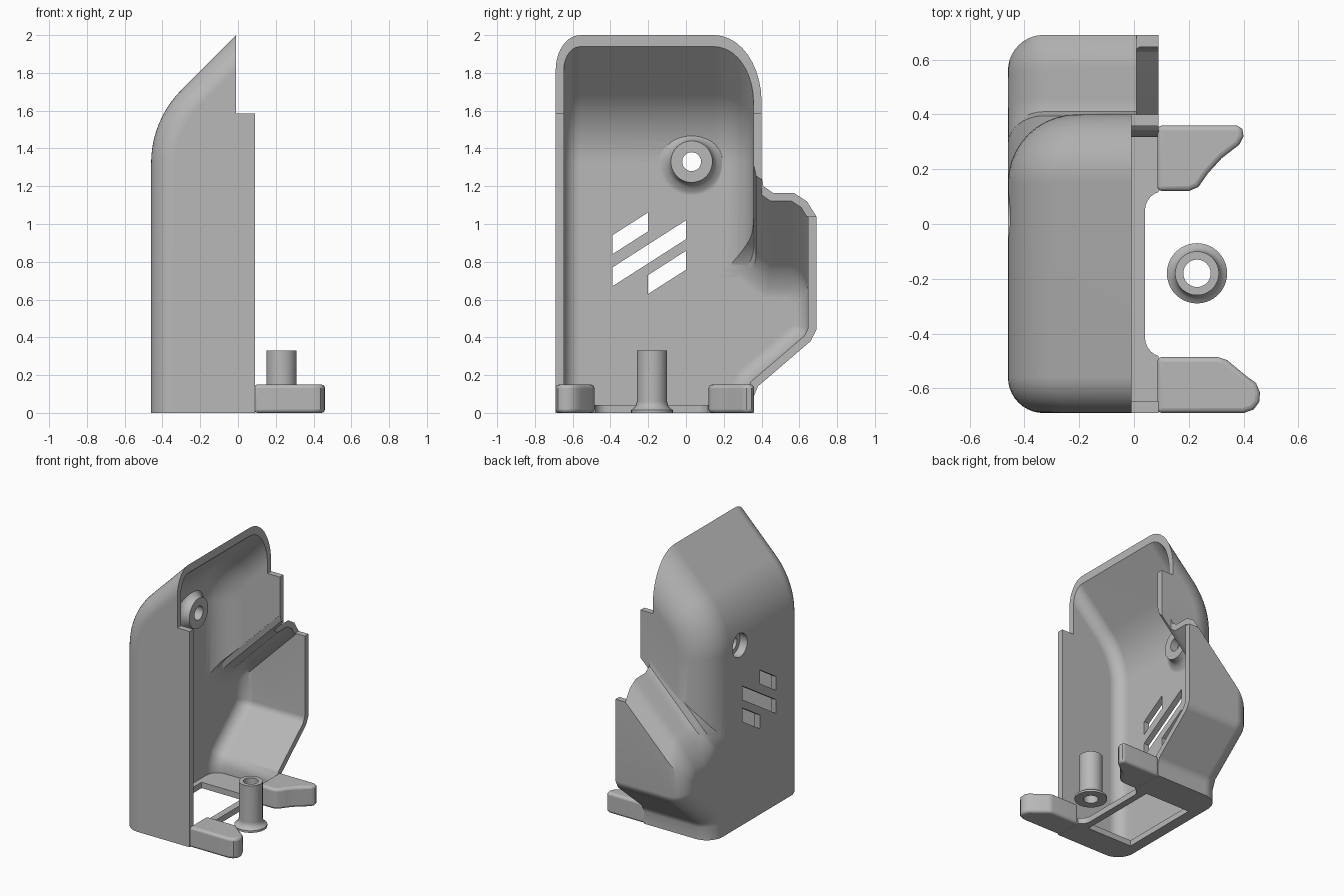
import bpy, bmesh, math
from mathutils import Vector

if "Cube" in bpy.data.objects:
    bpy.data.objects.remove(bpy.data.objects["Cube"])

GREY = bpy.data.materials.new("plain_grey")
GREY.use_nodes = True
GREY.diffuse_color = (0.48, 0.48, 0.48, 1)
GREY.node_tree.nodes["Principled BSDF"].inputs["Base Color"].default_value = (0.48, 0.48, 0.48, 1)

STEPS = 10
WALL = 0.043
BACK, FRONT_Y, SIDE_Y, RIM = -0.46, -0.69, 0.40, 0.09


def loft(name, loops, ring=False):
    """Skin equal-length loops; cap the ends or close into a ring."""
    bm = bmesh.new()
    rows = [[bm.verts.new(p) for p in loop] for loop in loops]
    pairs = list(zip(rows, rows[1:]))
    if ring:
        pairs.append((rows[-1], rows[0]))
    else:
        bm.faces.new(rows[0])
        bm.faces.new(rows[-1])
    n = len(rows[0])
    for a, b in pairs:
        for i in range(n):
            j = (i + 1) % n
            bm.faces.new((a[i], a[j], b[j], b[i]))
    bmesh.ops.recalc_face_normals(bm, faces=bm.faces)
    mesh = bpy.data.meshes.new(name)
    bm.to_mesh(mesh)
    bm.free()
    mesh.materials.append(GREY)
    obj = bpy.data.objects.new(name, mesh)
    bpy.context.collection.objects.link(obj)
    return obj


def activate(obj):
    bpy.ops.object.select_all(action='DESELECT')
    obj.select_set(True)
    bpy.context.view_layer.objects.active = obj


def combine(target, tool, operation):
    mod = target.modifiers.new("combine", 'BOOLEAN')
    mod.operation, mod.solver, mod.object = operation, 'EXACT', tool
    activate(target)
    bpy.ops.object.modifier_apply(modifier=mod.name)
    bpy.data.objects.remove(tool)


def smooth(obj):
    activate(obj)
    bpy.ops.object.shade_smooth_by_angle(angle=math.radians(32))
    obj.modifiers.new("weighted", 'WEIGHTED_NORMAL').keep_sharp = True


def circle(radius, h, cx, cy, axis, n=40):
    pts = []
    for i in range(n):
        a = math.tau * i / n
        u, v = cx + radius * math.cos(a), cy + radius * math.sin(a)
        pts.append((u, v, h) if axis == 'z' else (h, u, v))
    return pts


def slab(name, outline, z0, z1):
    return loft(name, [[(x, y, z) for x, y in outline] for z in (z0, z1)])


def rect(x0, x1, y0, y1):
    return [(x0, y0), (x1, y0), (x1, y1), (x0, y1)]


def quarter(radius):
    """Depth along and inset across a rounded edge."""
    for i in range(STEPS + 1):
        a = math.pi / 2 * i / STEPS
        yield radius * (1 - math.cos(a)), radius * (1 - math.sin(a))


# Tall body: upright back curving into a 45 degree roof, edges rounded
def body(name, t, cavity):
    def layer(y, d):
        base = 0.3 if y > 0.35 - t else t
        cx, cz, r = 0.09, 1.322, 0.55 - d
        pts = [(BACK + d, base)]
        for i in range(STEPS + 1):
            a = math.pi / 4 * i / STEPS
            pts.append((cx - r * math.cos(a), cz + r * math.sin(a)))
        x, z = pts[-1]
        end = 0.3 if cavity else -0.01
        pts.append((end, z + end - x))
        pts += [(0.3, 1.585), (0.3, base)] if cavity else [
            (end, 1.585), (RIM, 1.585), (RIM, base)]
        return [(px, y, pz) for px, pz in pts]
    near = [layer(FRONT_Y + t + s, t + d) for s, d in quarter(0.13 - t)]
    far = [layer(SIDE_Y - t - s, t + d) for s, d in quarter(0.25 - t)]
    return loft(name, near + far[::-1])


# Side bulge: outline whose top falls away toward the back
BULGE = [(-0.3, -0.2), (0.36, -0.2), (0.36, 0.09), (0.38, 0.14), (0.66, 0.38),
         (0.69, 0.44), (0.69, 1.04), (0.64, 1.12), (0.57, 1.165), (0.46, 1.165),
         (0.41, 1.2), (0.395, 1.27), (-0.3, 1.27)]


def inset(points, d):
    out = []
    n = len(points)
    for i, p in enumerate(points):
        e1 = (p - points[i - 1]).normalized()
        e2 = (points[(i + 1) % n] - p).normalized()
        n1, n2 = Vector((-e1.y, e1.x)), Vector((-e2.y, e2.x))
        out.append(p + (n1 + n2) * d / (1 + n1.dot(n2)))
    return out


def bulge(name, t, end):
    def layer(x, d):
        pts = [Vector((y, z + (x - 0.01 if i > 5 else 0))) for i, (y, z) in enumerate(BULGE)]
        pts = inset(pts, d)
        pts[0].y = pts[1].y = t
        return [(x, p.x, p.y) for p in pts]
    loops = [layer(BACK + t + s, t + d) for s, d in quarter(0.13 - t)]
    return loft(name, loops + [layer(end, t)])


shell = body("shell", 0, False)
combine(shell, bulge("bulge", 0, RIM), 'UNION')
combine(shell, slab("rim_step", rect(0.01, 0.3, 0.4, 0.9), 1.04, 1.5), 'DIFFERENCE')
combine(shell, body("body_cavity", WALL, True), 'DIFFERENCE')
combine(shell, bulge("bulge_cavity", WALL, 0.2), 'DIFFERENCE')

# Screw boss on the back wall with a counterbored hole
HY, HZ = 0.03, 1.33
flare = [(0.19, -0.42), (0.16, -0.41), (0.135, -0.395), (0.118, -0.375), (0.11, -0.34)]
combine(shell, loft("boss", [circle(r, h, HY, HZ, 'x') for r, h in flare]), 'UNION')
for r, x0, x1 in ((0.085, -0.6, -0.40), (0.05, -0.6, -0.2)):
    combine(shell, loft("drill", [circle(r, h, HY, HZ, 'x') for h in (x0, x1)]), 'DIFFERENCE')

# Slanted vent slots
for y0, y1, z in ((-0.39, -0.2, 0.84), (-0.39, 0, 0.67), (-0.2, 0, 0.63)):
    rise = (y1 - y0) * 0.64
    sides = [(y0, z), (y1, z + rise), (y1, z + rise + 0.1), (y0, z + 0.1)]
    combine(shell, loft("slot", [[(x, y, h) for y, h in sides] for x in (-0.6, -0.36)]), 'DIFFERENCE')

# Floor opening and the rounded notch between the feet
combine(shell, slab("opening", rect(-0.38, -0.01, -0.49, 0.12), -0.1, 0.1), 'DIFFERENCE')
notch = [(0.2, 0.12), (0.2, -0.485)]
for cy, start in ((-0.415, 1.5), (0.05, 1.0)):
    for i in range(7):
        a = math.pi * (start - 0.5 * i / 6)
        notch.append((0.11 + 0.07 * math.cos(a), cy + 0.07 * math.sin(a)))
combine(shell, slab("notch", notch, -0.1, 0.1), 'DIFFERENCE')
smooth(shell)

# Feet
long_foot = [(0.085, -0.69), (0.40, -0.69), (0.437, -0.677), (0.457, -0.65), (0.46, -0.615),
             (0.445, -0.58), (0.41, -0.555), (0.34, -0.497), (0.305, -0.485), (0.085, -0.485)]
short_foot = [(0.085, 0.12), (0.2, 0.12), (0.235, 0.135), (0.27, 0.185), (0.32, 0.24),
              (0.385, 0.29), (0.4, 0.32), (0.395, 0.348), (0.375, 0.36), (0.085, 0.36)]
for name, outline in (("front_foot", long_foot), ("rear_foot", short_foot)):
    foot = slab(name, outline, 0, 0.15)
    mod = foot.modifiers.new("round", 'BEVEL')
    mod.width, mod.segments, mod.limit_method = 0.018, 3, 'ANGLE'
    mod.angle_limit = math.radians(50)
    smooth(foot)

# Free-standing hollow post with a flared base
post = [(0.05, 0), (0.11, 0), (0.11, 0.015), (0.095, 0.025), (0.084, 0.04),
        (0.08, 0.06), (0.08, 0.33), (0.05, 0.33)]
smooth(loft("post", [circle(r, z, 0.23, -0.18, 'z') for r, z in post], ring=True))
